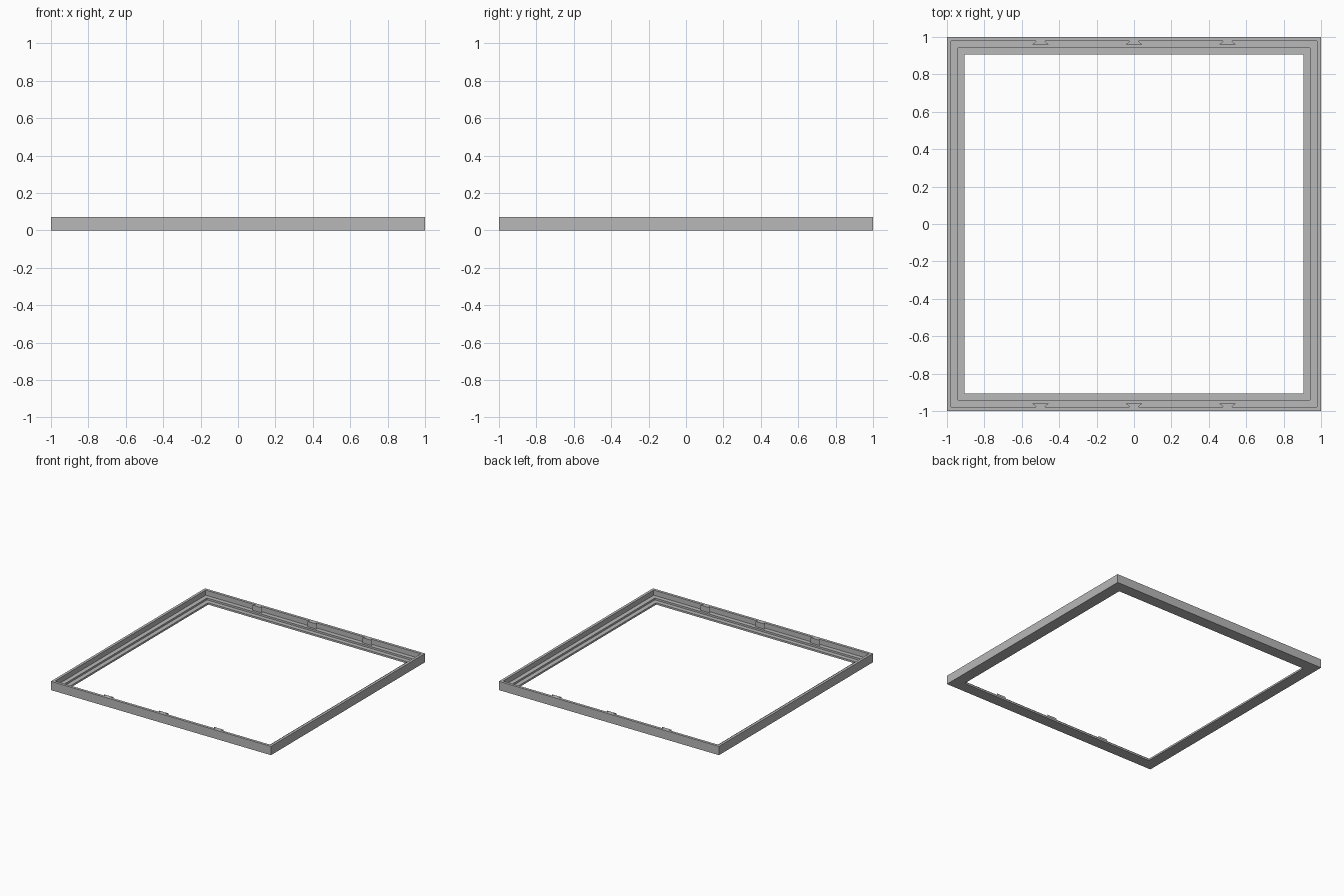
import bpy
import bmesh

cube = bpy.data.objects.get("Cube")
if cube:
    bpy.data.objects.remove(cube, do_unlink=True)

HEIGHT = 0.072   # rim height
WALL = 0.978     # inner face of the wall
LEDGE = 0.03     # upper ledge height
LIP = 0.015      # inner lip height

grey = bpy.data.materials.new("plain grey")
grey.use_nodes = True
colour = (0.48, 0.48, 0.48, 1)
grey.diffuse_color = colour
grey.node_tree.nodes["Principled BSDF"].inputs["Base Color"].default_value = colour


def finish(bm, name):
    bmesh.ops.recalc_face_normals(bm, faces=bm.faces)
    mesh = bpy.data.meshes.new(name)
    bm.to_mesh(mesh)
    bm.free()
    mesh.materials.append(grey)
    obj = bpy.data.objects.new(name, mesh)
    bpy.context.scene.collection.objects.link(obj)
    return obj


# Square frame: a stepped profile (half-width, height) carried round four corners
profile = [(1, 0), (1, HEIGHT), (WALL, HEIGHT), (WALL, LEDGE),
           (0.942, LEDGE), (0.942, LIP), (0.905, LIP), (0.905, 0)]
corners = [(-1, -1), (1, -1), (1, 1), (-1, 1)]
bm = bmesh.new()
rings = [[bm.verts.new((cx * r, cy * r, z)) for cx, cy in corners]
         for r, z in profile]
for i, ring in enumerate(rings):
    following = rings[(i + 1) % len(rings)]
    for j in range(4):
        k = (j + 1) % 4
        bm.faces.new((ring[j], ring[k], following[k], following[j]))
finish(bm, "frame")


# Dovetail clips standing on the ledge, inside the front and back walls
def clip(name, x, side):
    bm = bmesh.new()
    outline = [(-0.022, WALL), (0.022, WALL), (0.043, 0.961), (-0.043, 0.961)]
    base = bm.faces.new([bm.verts.new((x + dx, side * y, LEDGE))
                         for dx, y in outline])
    made = bmesh.ops.extrude_face_region(bm, geom=[base])
    top = [v for v in made["geom"] if isinstance(v, bmesh.types.BMVert)]
    bmesh.ops.translate(bm, verts=top, vec=(0, 0, HEIGHT - LEDGE))
    finish(bm, name)


for side, place in ((-1, "front"), (1, "back")):
    for x, where in ((-0.5, "right"), (0, "middle"), (0.5, "left")):
        clip(f"{place}_{where}_clip", x, side)
